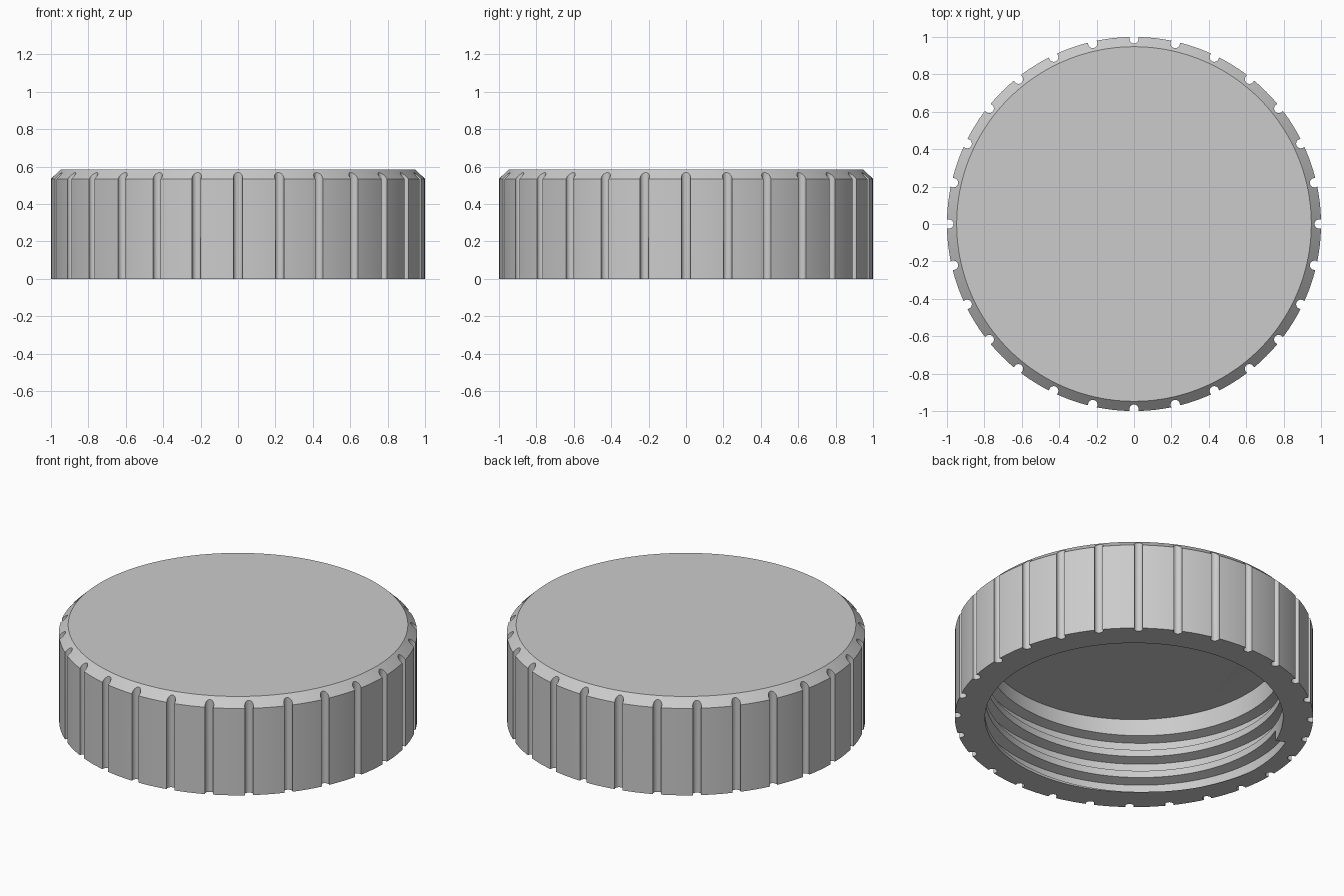
import bpy, bmesh, math
from mathutils import Matrix

cube = bpy.data.objects.get("Cube")
if cube:
    bpy.data.objects.remove(cube)

HEIGHT, CHAMFER, BORE, CEILING = 0.585, 0.05, 0.832, 0.467
GRIPS, SEGMENTS = 28, 168

grey = bpy.data.materials.new("plastic_grey")
grey.use_nodes = True
colour = (0.6, 0.6, 0.6, 1)
grey.diffuse_color = colour
grey.node_tree.nodes["Principled BSDF"].inputs["Base Color"].default_value = colour


def add_object(name, bm):
    bmesh.ops.recalc_face_normals(bm, faces=bm.faces)
    mesh = bpy.data.meshes.new(name)
    bm.to_mesh(mesh)
    bm.free()
    mesh.materials.append(grey)
    obj = bpy.data.objects.new(name, mesh)
    bpy.context.collection.objects.link(obj)
    return obj


def cut(target, cutter):
    """Subtract the cutter from the target and discard it."""
    cutter.hide_render = True
    mod = target.modifiers.new("cut", 'BOOLEAN')
    mod.operation, mod.solver, mod.object = 'DIFFERENCE', 'EXACT', cutter
    bpy.context.view_layer.objects.active = target
    bpy.ops.object.modifier_apply(modifier=mod.name)
    bpy.data.objects.remove(cutter)


def lathe(name, profile):
    """Revolve (radius, z) points and close both ends with flat discs."""
    bm = bmesh.new()
    rings = []
    for r, z in profile:
        rings.append([bm.verts.new((r * math.cos(math.tau * i / SEGMENTS),
                                    r * math.sin(math.tau * i / SEGMENTS), z))
                      for i in range(SEGMENTS)])
    for a, b in zip(rings, rings[1:]):
        for i in range(SEGMENTS):
            j = (i + 1) % SEGMENTS
            bm.faces.new((a[i], a[j], b[j], b[i]))
    bm.faces.new(rings[0])
    bm.faces.new(rings[-1])
    return add_object(name, bm)


# Solid cap with a chamfered top rim, then the hollow
cap = lathe("screw_cap", [(1, 0), (1, HEIGHT - CHAMFER), (0.948, HEIGHT)])
cut(cap, lathe("bore_cutter", [(BORE, -0.1), (BORE, CEILING)]))

# Round vertical grip grooves around the outside
bm = bmesh.new()
for k in range(GRIPS):
    a = math.tau * k / GRIPS
    place = Matrix.Rotation(a, 4, 'Z') @ Matrix.Translation((0.99, 0, 0.3))
    bmesh.ops.create_cone(bm, cap_ends=True, segments=20, radius1=0.025,
                          radius2=0.025, depth=1, matrix=place)
cut(cap, add_object("grip_cutter", bm))

# Helical thread groove inside, running out through the bottom rim
TURNS, PITCH, STEPS = 3, 0.135, 96
section = [(0.80, -0.055), (0.89, -0.03), (0.89, 0.03), (0.80, 0.055)]
bm = bmesh.new()
previous = None
for i in range(TURNS * STEPS + 1):
    a = math.radians(158) + math.tau * i / STEPS
    z = 0.021 + PITCH * i / STEPS
    ring = [bm.verts.new((r * math.cos(a), r * math.sin(a), z + dz)) for r, dz in section]
    if previous:
        for k in range(4):
            m = (k + 1) % 4
            bm.faces.new((previous[k], previous[m], ring[m], ring[k]))
    else:
        bm.faces.new(ring)
    previous = ring
bm.faces.new(previous)
cut(cap, add_object("thread_cutter", bm))

# Smooth curves, sharp edges
bpy.ops.object.select_all(action='DESELECT')
cap.select_set(True)
bpy.context.view_layer.objects.active = cap
bpy.ops.object.shade_smooth_by_angle(angle=math.radians(30))
